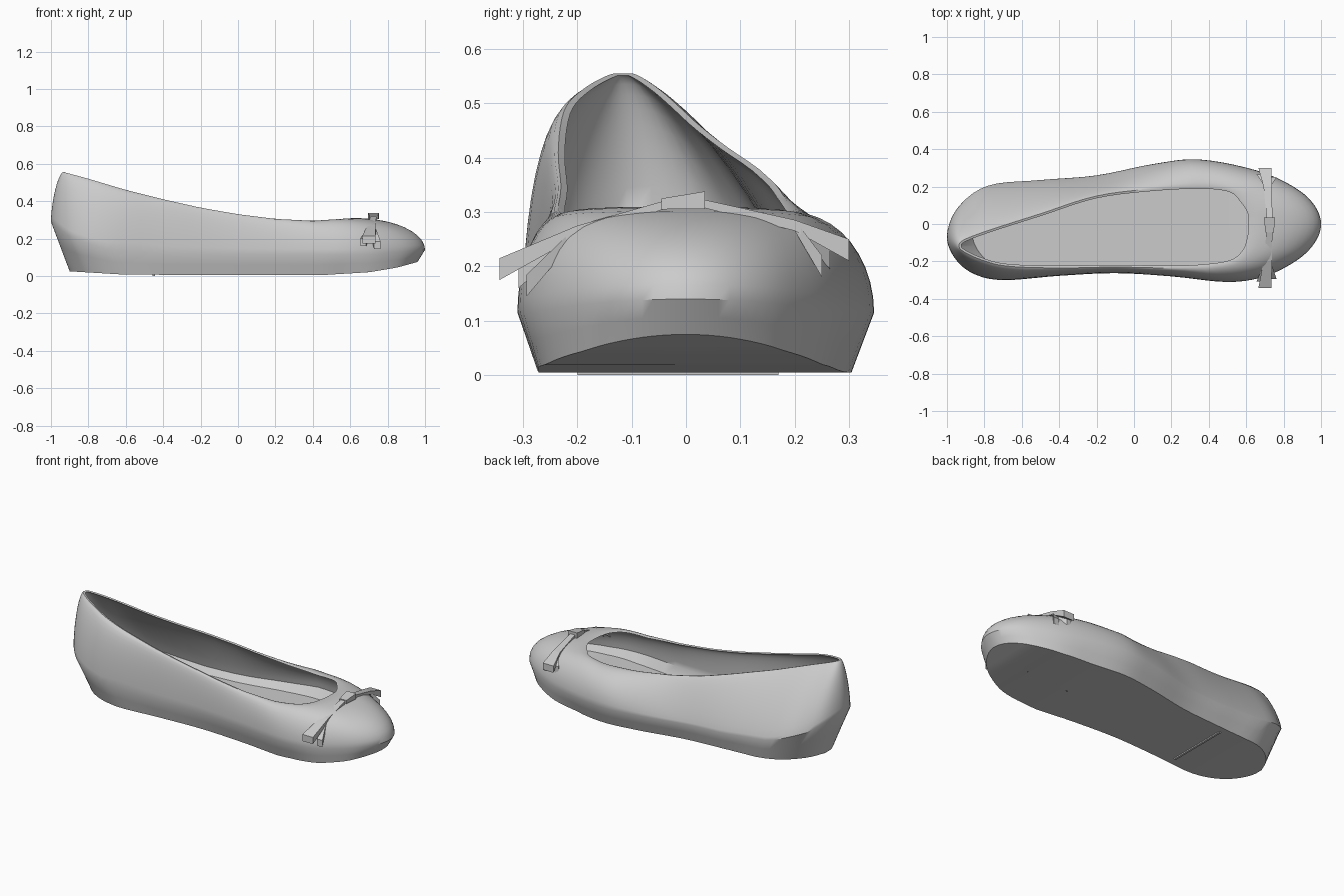
import bpy
import math
from mathutils import Vector

default_cube = bpy.data.objects.get("Cube")
if default_cube:
    bpy.data.objects.remove(default_cube, do_unlink=True)

leather = bpy.data.materials.new("soft_grey")
leather.use_nodes = True
grey = (0.6, 0.6, 0.6, 1)
leather.diffuse_color = grey
leather.node_tree.nodes["Principled BSDF"].inputs["Base Color"].default_value = grey

# Plan outlines, counter-clockwise from the toe tip
WIDEST = [(1, 0), (.965, .1), (.86, .195), (.66, .285), (.35, .345), (.1, .32), (-.2, .26),
          (-.5, .235), (-.78, .205), (-.94, .09), (-1, -.06), (-.96, -.18), (-.86, -.265),
          (-.7, -.3), (-.4, -.277), (-.1, -.263), (.2, -.28), (.5, -.31), (.7, -.28),
          (.87, -.195), (.967, -.1)]
OPENING = [(.625, 0), (.62, .06), (.58, .125), (.52, .18), (.38, .2), (.12, .19), (-.2, .15),
           (-.5, .055), (-.78, -.035), (-.91, -.085), (-.935, -.115), (-.915, -.145),
           (-.82, -.19), (-.68, -.225), (-.4, -.235), (-.1, -.23), (.2, -.235), (.4, -.225),
           (.53, -.2), (.595, -.14), (.62, -.06)]
# Heights along the length
RIM_HEIGHT = [(-.93, .555), (-.8, .52), (-.6, .46), (-.4, .41), (-.2, .365), (0, .33),
              (.2, .305), (.4, .295), (.62, .31)]
SOLE_HEIGHT = [(-.9, .025), (-.6, .007), (.45, .005), (.7, .02), (.85, .045), (.96, .075)]
WIDEST_HEIGHT = [(-1, .29), (-.9, .21), (-.7, .14), (-.4, .115), (.7, .115), (1, .14)]
STEPS = 5


def height(table, x):
    """Linear interpolation in a table of (x, z)."""
    if x <= table[0][0]:
        return table[0][1]
    for (xa, za), (xb, zb) in zip(table, table[1:]):
        if x <= xb:
            return za + (zb - za) * (x - xa) / (xb - xa)
    return table[-1][1]


def ramp(value, start, length):
    return min(max((value - start) / length, 0), 1)


def smooth_loop(points):
    """Closed Catmull-Rom curve through the points."""
    pts = [Vector(p) for p in points]
    count = len(pts)
    result = []
    for i in range(count):
        a, b, c, d = (pts[(i + k) % count] for k in (-1, 0, 1, 2))
        for s in range(STEPS):
            t = s / STEPS
            result.append(0.5 * (2 * b + (c - a) * t + (2 * a - 5 * b + 4 * c - d) * t * t
                                 + (3 * b - a - 3 * c + d) * t ** 3))
    return result


def make_object(name, verts, faces, smooth_angle=None):
    mesh = bpy.data.meshes.new(name)
    mesh.from_pydata(verts, [], faces)
    mesh.materials.append(leather)
    obj = bpy.data.objects.new(name, mesh)
    bpy.context.collection.objects.link(obj)
    if smooth_angle:
        bpy.ops.object.select_all(action="DESELECT")
        obj.select_set(True)
        bpy.context.view_layer.objects.active = obj
        bpy.ops.object.shade_smooth_by_angle(angle=math.radians(smooth_angle))
    return obj


def loft(name, rings, smooth_angle):
    """Skin a stack of closed rings that share one point count."""
    n = len(rings[0])
    verts = [v for ring in rings for v in ring]
    faces = [(r * n + i, r * n + (i + 1) % n, (r + 1) * n + (i + 1) % n, (r + 1) * n + i)
             for r in range(len(rings) - 1) for i in range(n)]
    return make_object(name, verts, faces, smooth_angle)


widest = smooth_loop(WIDEST)
opening = smooth_loop(OPENING)


def sole_ring(scale, lift):
    ring = []
    for p in widest:
        x = p.x * 0.93 * scale + 0.03
        # The sole fills the toe more fully than the waist and heel
        width = (0.88 + 0.12 * ramp(p.x, 0.55, 0.35)) * scale
        ring.append((x, p.y * width, height(SOLE_HEIGHT, x) + lift))
    return ring


def flattened(ring):
    """Collapse a ring onto the centre line, to close a floor."""
    return [(x, -0.02, z) for x, y, z in ring]


def wall_ring(t, inset):
    """Ring of the upper: t is 0 at the widest line and 1 at the opening."""
    angle = t * math.pi / 2
    plan, heights = [], []
    for w, o in zip(widest, opening):
        # Walls flatten toward the heel, mostly where the inner side leans in
        lean = ramp(-w.x, -0.3, 0.4) * ramp(w.y, -0.05, 0.2)
        power = 1 + 0.65 * lean + 0.25 * ramp(-w.x, 0.6, 0.2) * (1 - lean)
        out = max(math.cos(angle), 0) ** power
        up = math.sin(angle) ** power
        plan.append(o.lerp(w, out))
        low = height(WIDEST_HEIGHT, w.x)
        heights.append(low + (height(RIM_HEIGHT, o.x) - low) * up)
    ring = []
    for i, p in enumerate(plan):
        along = (plan[(i + 1) % len(plan)] - plan[i - 1]).normalized()
        ring.append((p.x - along.y * inset, p.y + along.x * inset, heights[i] - inset * 0.3))
    return ring


def side_ring(t):
    """Ring on the sole edge, between the sole and the widest line."""
    return [Vector(a).lerp(Vector(b), t) for a, b in zip(sole_ring(1, 0), wall_ring(0, 0))]


# Outer shell, rim, lining and insole in one skin
LEVELS = 10
bottom = sole_ring(1, 0)
insole = sole_ring(0.96, 0.085)
rings = [flattened(bottom), bottom, side_ring(0.5)]
rings += [wall_ring(k / LEVELS, 0) for k in range(LEVELS + 1)]
rings += [wall_ring(k / LEVELS, 0.012) for k in range(LEVELS, 0, -1)]
rings += [insole, flattened(insole)]
loft("shoe_body", rings, 36)


def wedge(name, start, end, start_size, end_size):
    """Tapered bar between two points; sizes are (length in x, thickness in z)."""
    verts = []
    for (x, y, z), (sx, sz) in ((start, start_size), (end, end_size)):
        for dx, dz in ((-1, -1), (1, -1), (1, 1), (-1, 1)):
            verts.append((x + dx * sx / 2, y, z + dz * sz / 2))
    faces = [(0, 1, 2, 3), (7, 6, 5, 4)]
    faces += [(i, i + 4, (i + 1) % 4 + 4, (i + 1) % 4) for i in range(4)]
    if end[1] < start[1]:
        faces = [f[::-1] for f in faces]
    return make_object(name, verts, faces)


# Heel seam under the sole
wedge("heel_seam", (-.45, -.2, .004), (-.45, .17, .004), (.012, .008), (.012, .008))

# Bow across the vamp: knot, then a band, a loop and two tails per side
wedge("bow_knot", (.725, -.045, .315), (.725, .035, .322), (.045, .02), (.06, .032))
for label, side, reach, rise in (("left", 1, .30, .035), ("right", -1, .343, 0)):
    mid = (.715, side * .2, .265 + rise * 0.3)
    tip = (.7, side * reach, .195 + rise)
    wedge(label + "_bow_band", (.725, side * .03, .316), mid, (.03, .015), (.045, .02))
    wedge(label + "_bow_loop", mid, tip, (.045, .02), (.07, .04))
    wedge(label + "_bow_tail_front", mid, (.745, side * (reach - .05), .165 + rise),
          (.03, .02), (.035, .04))
    wedge(label + "_bow_tail_back", mid, (.67, side * (reach - .035), .18 + rise),
          (.03, .02), (.03, .04))
